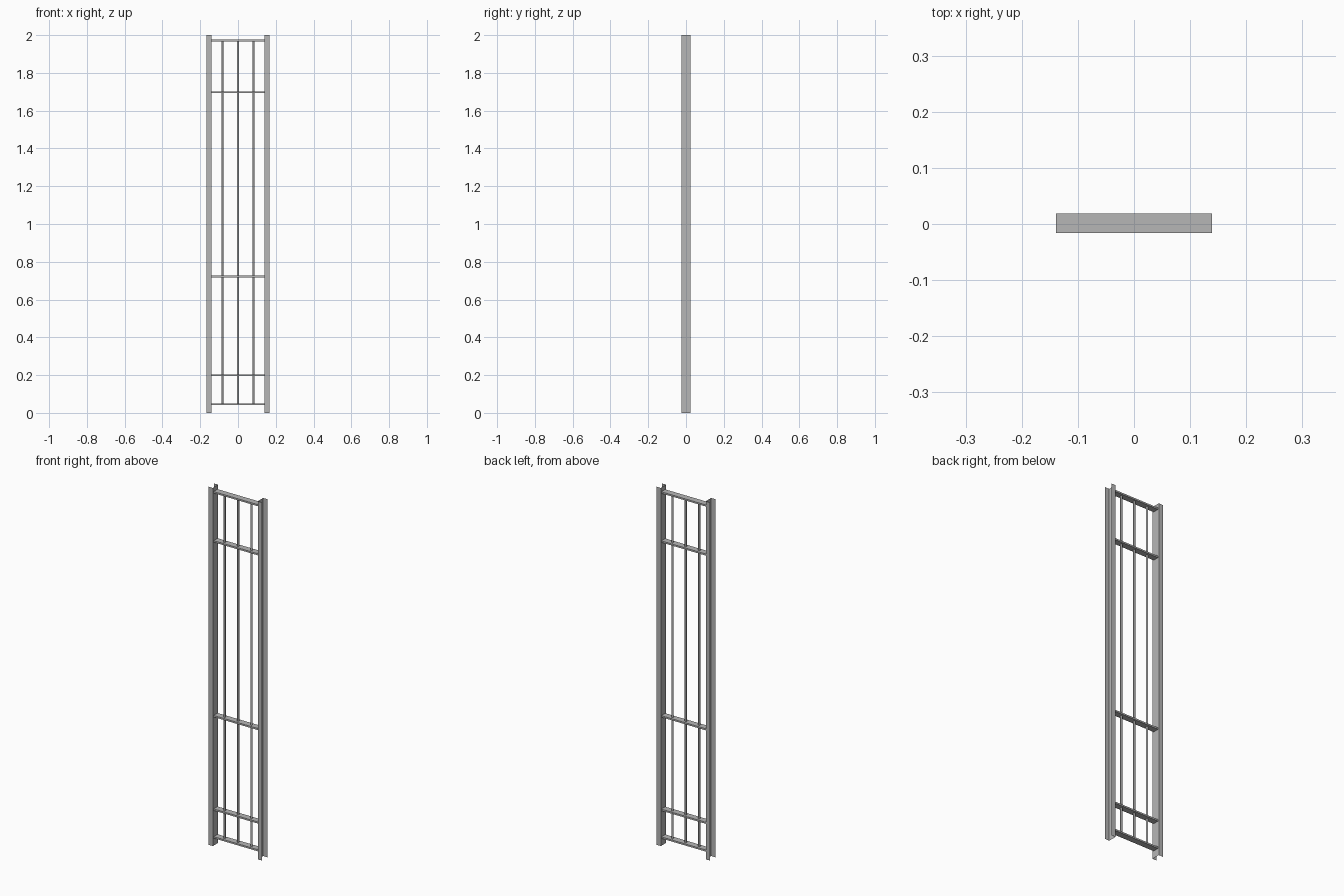
import bpy
import bmesh

cube = bpy.data.objects.get("Cube")
if cube:
    bpy.data.objects.remove(cube, do_unlink=True)

# Single steel colour
steel = bpy.data.materials.new("grey_steel")
steel.use_nodes = True
colour = (0.47, 0.47, 0.47, 1)
steel.diffuse_color = colour
steel.node_tree.nodes["Principled BSDF"].inputs["Base Color"].default_value = colour

HEIGHT = 2.0
WEB_X = 0.139      # inner face of the side channels
EDGE_X = 0.166     # outer lip of the channel flanges
HALF_Y = 0.024
BAR_LEVELS = {"bottom": 0.045, "lower": 0.2, "middle": 0.722,
              "upper": 1.698, "top": 1.972}
BAR_THICK = 0.009
ROD_RADIUS = 0.0055


def finish(name, bm):
    bmesh.ops.recalc_face_normals(bm, faces=bm.faces)
    mesh = bpy.data.meshes.new(name)
    bm.to_mesh(mesh)
    bm.free()
    mesh.materials.append(steel)
    obj = bpy.data.objects.new(name, mesh)
    bpy.context.collection.objects.link(obj)
    return obj


def channel(name, side):
    """Thin sheet channel, open towards the outside."""
    bm = bmesh.new()
    profile = [(EDGE_X, -HALF_Y), (WEB_X, -HALF_Y),
               (WEB_X, HALF_Y), (EDGE_X, HALF_Y)]
    rows = [[bm.verts.new((side * x, y, z)) for x, y in profile]
            for z in (0, HEIGHT)]
    for i in range(len(profile) - 1):
        bm.faces.new((rows[0][i], rows[0][i + 1], rows[1][i + 1], rows[1][i]))
    return finish(name, bm)


def flat_bar(name, z):
    bm = bmesh.new()
    bmesh.ops.create_cube(bm, size=1)
    bmesh.ops.scale(bm, vec=(2 * WEB_X, 0.035, BAR_THICK), verts=bm.verts)
    bmesh.ops.translate(bm, vec=(0, 0.0015, z), verts=bm.verts)
    return finish(name, bm)


def rod(name, x):
    low, high = BAR_LEVELS["bottom"], BAR_LEVELS["top"]
    bm = bmesh.new()
    bmesh.ops.create_cone(bm, cap_ends=True, segments=12, radius1=ROD_RADIUS,
                          radius2=ROD_RADIUS, depth=high - low)
    bmesh.ops.translate(bm, vec=(x, 0.0015, (low + high) / 2), verts=bm.verts)
    for face in bm.faces:
        face.smooth = len(face.verts) == 4
    return finish(name, bm)


# Side channels
for label, side in (("left", 1), ("right", -1)):
    channel(label + "_channel", side)

# Horizontal flat bars
for label, z in BAR_LEVELS.items():
    flat_bar(label + "_cross_bar", z)

# Vertical rods
for label, x in (("right", -0.083), ("centre", 0), ("left", 0.083)):
    rod(label + "_vertical_rod", x)
